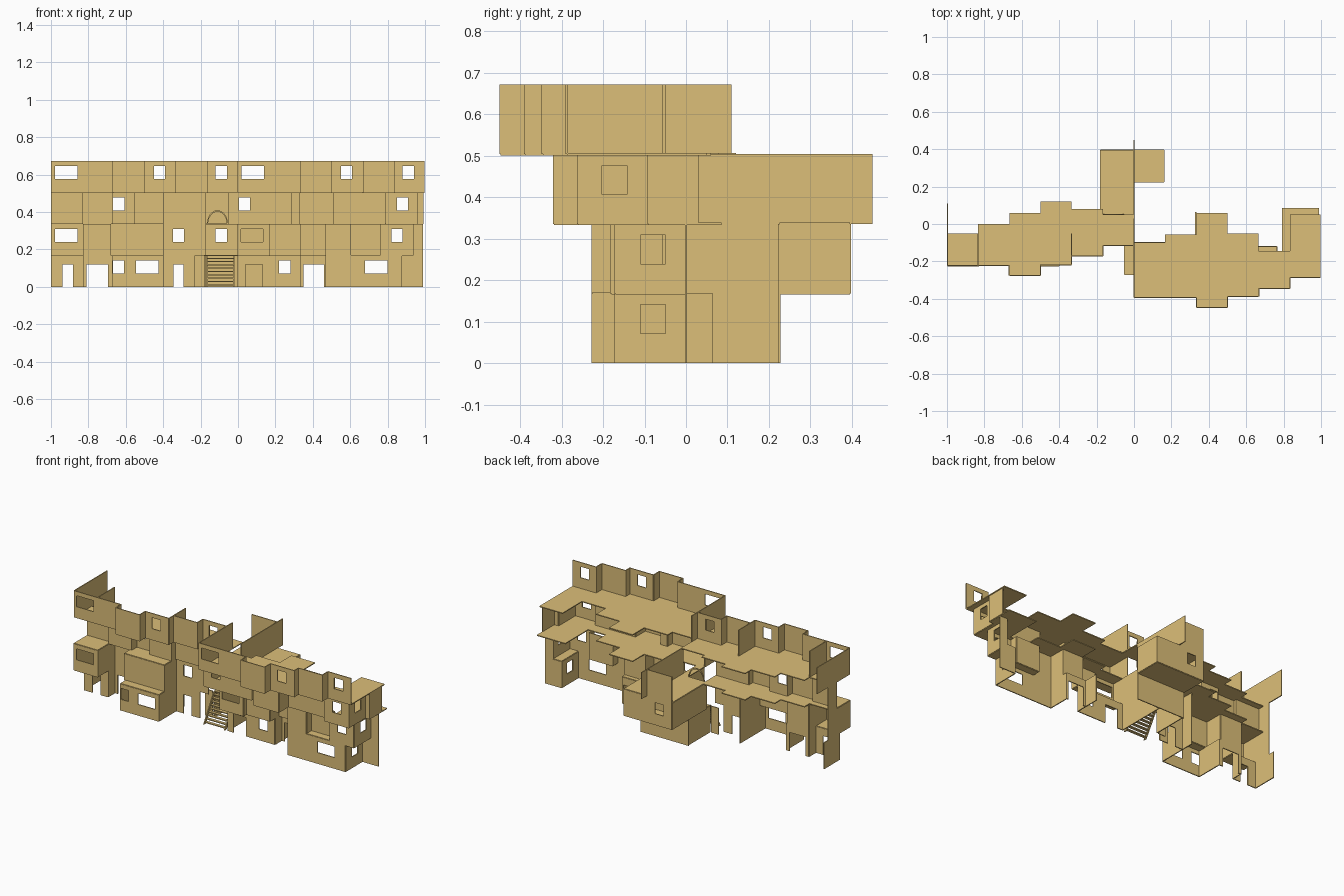
import bpy, bmesh, math

if "Cube" in bpy.data.objects:
    bpy.data.objects.remove(bpy.data.objects["Cube"])

H = 0.168          # storey height
T = 0.006          # wall and slab thickness
E = 0.997          # outer wall plane
M = 1 / 6          # plan module

mat = bpy.data.materials.new("sandstone")
mat.diffuse_color = (0.72, 0.52, 0.19, 1)
mat.use_nodes = True
mat.node_tree.nodes["Principled BSDF"].inputs["Base Color"].default_value = mat.diffuse_color


def sheet(name, polys):
    """Joins flat polygons into one object and gives them thickness."""
    bm = bmesh.new()
    for poly in polys:
        bm.faces.new([bm.verts.new(p) for p in poly])
    bmesh.ops.remove_doubles(bm, verts=bm.verts, dist=1e-5)
    me = bpy.data.meshes.new(name)
    bm.to_mesh(me)
    bm.free()
    me.materials.append(mat)
    ob = bpy.data.objects.new(name, me)
    bpy.context.collection.objects.link(ob)
    mod = ob.modifiers.new("thickness", 'SOLIDIFY')
    mod.thickness, mod.offset = T, 0
    return ob


def wall(name, a, b, at, storey, holes=(), axis='x'):
    """One storey of upright wall; a hole is (centre, width, sill, head)."""
    z = storey * H
    cuts = [(c - w / 2, c + w / 2, z + lo, z + hi) for c, w, lo, hi in holes]
    us = sorted({a, b, *[v for c in cuts for v in c[:2]]})
    zs = sorted({z, z + H, *[v for c in cuts for v in c[2:]]})
    polys = []
    for u0, u1 in zip(us, us[1:]):
        for w0, w1 in zip(zs, zs[1:]):
            cu, cz = (u0 + u1) / 2, (w0 + w1) / 2
            if not any(c[0] < cu < c[1] and c[2] < cz < c[3] for c in cuts):
                pts = [(u0, w0), (u1, w0), (u1, w1), (u0, w1)]
                polys.append([(u, at, w) if axis == 'x' else (at, u, w) for u, w in pts])
    sheet(name, polys)


def slab(name, x0, x1, y0, y1, z):
    sheet(name, [[(x0, y0, z), (x1, y0, z), (x1, y1, z), (x0, y1, z)]])


def small(c):
    return (c, .06, .071, .141)


def wide(c):
    return (c, .12, .071, .141)


def door(c, w=.055):
    return (c, w, 0, .12)


# each storey: panel edges along x, and the depth of each panel (None = open)
modules = [-1 + k * M for k in range(13)]
edges = [
    [-E, -.83, -.67, -.40, -.23, 0, .33, .47, .875, .99],
    [-E, -.83, -.68, -.40, -.17, 0, .165, .33, .47, .60, .765, .935, .99],
    [-E, -.83, -.67, -.55, -.40, -.17, -.05, .285, .33, .51, .79, .96, .99],
    [max(-E, min(E, x)) for x in modules],
]
fronts = [
    [-.12, -.05, -.225, -.05, None, -.1, -.03, -.17, 0],
    [-.225, -.05, -.17, -.05, None, -.18, -.15, -.06, -.17, -.12, -.17, 0],
    [-.09, -.11, -.06, -.1, -.06, None, -.27, -.22, -.318, -.22, -.26, -.09],
    [-.222, -.222, -.275, -.218, -.172, -.115, -.393, -.393, -.447, -.388, -.345, -.287],
]
# rear edge of the floors, per module
backs = [-.05, 0, .06, .12, .08, .05, -.1, -.055, .06, -.05, -.145, .05]

openings = [
    [door(-.91), door(-.752, .115), small(-.64), wide(-.485), door(-.318), door(.085, .09),
     small(.25), door(.405, .11), wide(.74)],
    [wide(-.918), small(-.318), wide(.075), small(.85)],
    [small(-.638), small(.035), small(.88)],
    [wide(-.918), small(-.42), small(-.09), wide(.08), small(.58), small(.91)],
]
# windows in the right hand returns, by storey and panel index
side_windows = {(0, 7): small(-.08), (1, 10): small(-.08), (2, 10): small(-.172)}


def front_at(s, x):
    for x0, x1, y in zip(edges[s], edges[s][1:], fronts[s]):
        if x0 <= x <= x1:
            return y


# facades with the returns between stepped panels
for s in range(4):
    xs, ys = edges[s], fronts[s]
    for i, y in enumerate(ys):
        if y is None:
            continue
        holes = [h for h in openings[s] if xs[i] < h[0] < xs[i + 1]]
        wall(f"facade_{s}_{i}", xs[i], xs[i + 1], y, s, holes)
        nxt = ys[i + 1] if i + 1 < len(ys) else y
        if nxt is not None and nxt != y:
            hole = side_windows.get((s, i))
            wall(f"return_{s}_{i}", min(y, nxt), max(y, nxt), xs[i + 1], s, [hole] if hole else [], 'y')

# floors and ledges reach the foremost wall above or below them
for s in (1, 2, 3):
    cuts = sorted(set(edges[s]) | set(edges[s - 1]) | set(modules[1:-1]))
    for x0, x1 in zip(cuts, cuts[1:]):
        if x1 - x0 < .003:
            x1 += .003
        mid = (x0 + x1) / 2
        near = [y for y in (front_at(s, mid), front_at(s - 1, mid)) if y is not None]
        if not near:
            continue
        back = max(near) if s == 1 else backs[min(11, int((mid + 1) / M))]
        if s == 2 and mid > .79:
            back = .085
        if back - min(near) > .01:
            slab(f"floor_{s}_{x0:.2f}", x0, x1, min(near), back, s * H)

# end walls and cross walls per storey: x, front, back
cross = [
    [(-E, -.12, .04), (.33, -.03, .065), (0, -.1, .225), (-.17, 0, .225), (-.40, -.05, .03)],
    [(-E, -.225, 0), (0, -.18, .225), (-.40, -.05, .03)],
    [(-E, -.09, 0), (.99, -.09, .03), (0, .03, .45), (-.05, -.27, -.115)],
    [(-E, -.222, .11), (-5 * M, -.222, -.05), (-2 * M, -.218, -.05), (0, -.115, -.055)],
]
for s, row in enumerate(cross):
    for i, (x, y0, y1) in enumerate(row):
        wall(f"cross_wall_{s}_{i}", y0, y1, x, s, axis='y')

# rear rooms standing over a ground floor back wall
L, R, NEAR, MID, FAR = -.178, .16, .05, .225, .395
wall("rear_ground_wall", L, R, MID, 0)
wall("stair_side_wall", -.23, L, 0, 0)
wall("rear_room_back", L, R, FAR, 1, [small(-.09)])
wall("rear_room_front", 0, R, MID, 1)
wall("rear_room_left", NEAR, FAR, L, 1, axis='y')
wall("rear_room_right", MID, FAR, R, 1, axis='y')
wall("rear_terrace_back", L, 0, FAR, 2)
for s, name in ((1, "floor"), (2, "terrace")):
    slab(f"rear_{name}_left", L, 0, NEAR, FAR, s * H)
    slab(f"rear_{name}_right", 0, R, MID, FAR, s * H)

# stair landing and open stair between two sloped stringers
slab("stair_landing", -M, 0, 0, NEAR, H)
STEPS, RUN = 9, .1
for i in range(STEPS):
    y = -RUN + RUN * i / STEPS
    slab(f"stair_tread_{i}", -.165, -.02, y, y + .018, .01 + .95 * H * i / STEPS)
for x, side in ((-.165, "left"), (-.02, "right")):
    sheet(f"stair_stringer_{side}", [[(x, -RUN - .01, 0), (x, -RUN + .01, 0), (x, .01, H), (x, -.01, H)]])

# arch over the stair landing
ring = [[(-.11 + r * math.cos(math.pi * k / 12), NEAR, 2 * H + r * 1.3 * math.sin(math.pi * k / 12))
         for r in (.05, .056)] for k in range(13)]
sheet("landing_arch", [[a[0], a[1], b[1], b[0]] for a, b in zip(ring, ring[1:])])
